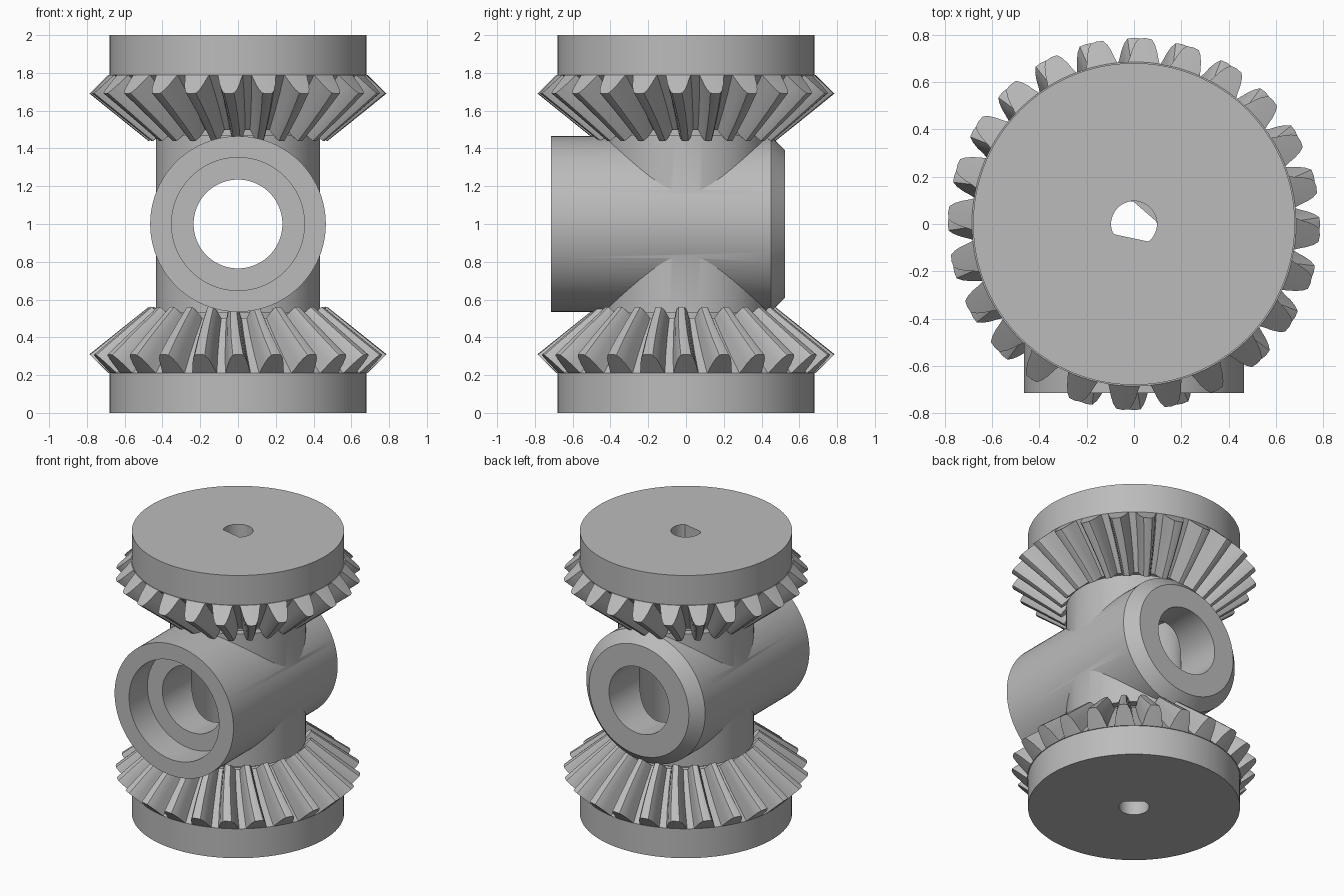
import bpy, bmesh, math
from mathutils import Matrix, Vector

if "Cube" in bpy.data.objects:
    bpy.data.objects.remove(bpy.data.objects["Cube"], do_unlink=True)

grey = bpy.data.materials.new("light_grey")
grey.use_nodes = True
colour = (0.5, 0.5, 0.5, 1)
grey.diffuse_color = colour
grey.node_tree.nodes["Principled BSDF"].inputs["Base Color"].default_value = colour

TEETH = 24
APEX = 0.94                        # height where the tooth lines converge
ROOT, TIP = Vector((0.685, 0.21)), Vector((0.787, 0.31))
INNER, TWIST = 0.6, math.radians(3)


def make_object(name, rings):
    """Skin a list of equal-length point rings and cap both ends."""
    bm = bmesh.new()
    loops = [[bm.verts.new(p) for p in ring] for ring in rings]
    n = len(loops[0])
    for a, b in zip(loops, loops[1:]):
        for i in range(n):
            j = (i + 1) % n
            bm.faces.new((a[i], a[j], b[j], b[i]))
    bm.faces.new(loops[0][::-1])
    bm.faces.new(loops[-1])
    bmesh.ops.remove_doubles(bm, verts=bm.verts, dist=1e-5)
    bmesh.ops.recalc_face_normals(bm, faces=bm.faces)
    mesh = bpy.data.meshes.new(name)
    bm.to_mesh(mesh)
    bm.free()
    mesh.materials.append(grey)
    obj = bpy.data.objects.new(name, mesh)
    bpy.context.collection.objects.link(obj)
    return obj


def lathe(name, profile, along_y=False, n=96):
    """Solid of revolution from (radius, position) pairs."""
    rings = []
    for r, h in profile:
        ring = []
        for i in range(n):
            a = math.tau * i / n
            x, y = r * math.cos(a), r * math.sin(a)
            ring.append((x, h, 1 + y) if along_y else (x, y, h))
        rings.append(ring)
    return make_object(name, rings)


def boolean(target, tool, operation):
    mod = target.modifiers.new("cut", 'BOOLEAN')
    mod.operation, mod.solver, mod.object = operation, 'EXACT', tool
    tool.hide_render = True
    bpy.context.view_layer.objects.active = target
    bpy.ops.object.modifier_apply(modifier=mod.name)
    bpy.data.objects.remove(tool, do_unlink=True)


def smooth(obj):
    bpy.ops.object.select_all(action='DESELECT')
    obj.select_set(True)
    bpy.context.view_layer.objects.active = obj
    bpy.ops.object.shade_smooth_by_angle(angle=math.radians(25))


def d_hole(flat_angle, flat_distance):
    """Round cutter with one flat side."""
    ring = []
    for i in range(48):
        a = math.tau * i / 48
        p = Vector((math.cos(a), math.sin(a))) * 0.097
        normal = Vector((math.cos(flat_angle), math.sin(flat_angle)))
        p -= normal * max(0, p.dot(normal) - flat_distance)
        ring.append(p)
    return make_object("shaft_hole_cutter", [[(p.x, p.y, z) for p in ring] for z in (-0.1, 0.7)])


def bevel_gear(name, phase, flat_angle, flat_distance):
    # Half of a rounded tooth: (degrees from tooth centre, height share)
    half = [(7.5, 0), (5.6, 0), (4.9, 0.2), (4.1, 0.5), (3.1, 0.78), (2, 0.97)]
    tooth = [(-a, h) for a, h in half] + [(0, 1)] + [(a, h) for a, h in half[:0:-1]]
    outline = [(math.radians(k * 360 / TEETH + a) + phase, h)
               for k in range(TEETH) for a, h in tooth]

    def ring(scale, toothed):
        turn = -TWIST * (1 - scale) / (1 - INNER)
        pts = []
        for a, h in outline:
            r, z = ROOT.lerp(TIP, h if toothed else 0)
            r, z = r * scale, APEX - (APEX - z) * scale
            pts.append((r * math.cos(a + turn), r * math.sin(a + turn), z))
        return pts

    def hub(z):
        return [(0.68 * math.cos(a), 0.68 * math.sin(a), z) for a, h in outline]

    rings = [hub(0), hub(ROOT.y), ring(1, False)]
    rings += [ring(1 - (1 - INNER) * t / 3, True) for t in range(4)]
    rings.append(ring(INNER, False))
    gear = make_object(name, rings)
    boolean(gear, d_hole(flat_angle, flat_distance), 'DIFFERENCE')
    smooth(gear)
    return gear


# Gears: the upper one is the lower one turned over
bevel_gear("lower_gear", 0, math.radians(49), 0.07)
upper = bevel_gear("upper_gear", math.radians(3.5), math.radians(102), 0.06)
upper.data.transform(Matrix.Translation((0, 0, 2)) @ Matrix.Rotation(math.pi, 4, 'X'))

# Hollow cross-shaped housing between the gears
housing = lathe("housing", [(0.38, 0.495), (0.38, 0.53), (0.435, 0.53),
                            (0.435, 1.47), (0.38, 1.47), (0.38, 1.505)])
tube = lathe("cross_tube", [(0.465, -0.715), (0.465, 0.45), (0.39, 0.525)], True)
boolean(housing, tube, 'UNION')
bore = lathe("bore_cutter", [(0.352, -0.8), (0.352, -0.51), (0.235, -0.51), (0.235, 0.7)], True)
boolean(housing, bore, 'DIFFERENCE')
boolean(housing, lathe("upright_bore_cutter", [(0.3, 0.4), (0.3, 1.6)]), 'DIFFERENCE')
smooth(housing)
